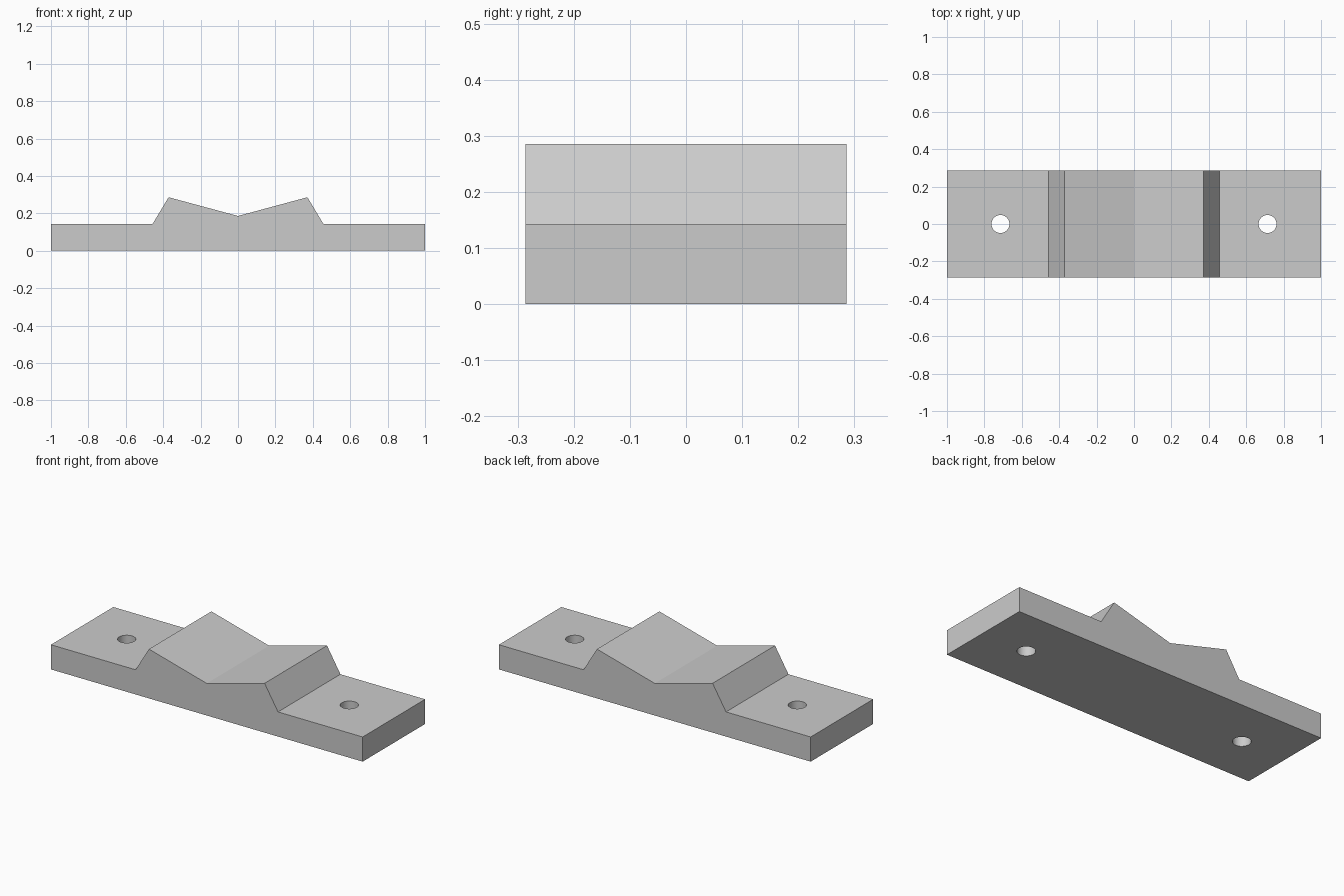
import bpy, bmesh, math
from mathutils import Vector

if "Cube" in bpy.data.objects:
    bpy.data.objects.remove(bpy.data.objects["Cube"], do_unlink=True)

DEPTH = 0.572
HOLE_X, HOLE_R = 0.714, 0.048

# Plain grey material
grey = bpy.data.materials.new("plain_grey")
grey.use_nodes = True
colour = (0.6, 0.6, 0.6, 1)
grey.diffuse_color = colour
grey.node_tree.nodes["Principled BSDF"].inputs["Base Color"].default_value = colour

# Bracket body: half profile mirrored across x, extruded along y
half = [(1, 0), (1, 0.143), (0.457, 0.143), (0.371, 0.286)]
profile = half + [(0, 0.186)] + [(-x, z) for x, z in reversed(half)]

bm = bmesh.new()
face = bm.faces.new([bm.verts.new((x, -DEPTH / 2, z)) for x, z in profile])
side = bmesh.ops.extrude_face_region(bm, geom=[face])
moved = [v for v in side["geom"] if isinstance(v, bmesh.types.BMVert)]
bmesh.ops.translate(bm, verts=moved, vec=Vector((0, DEPTH, 0)))
bmesh.ops.recalc_face_normals(bm, faces=bm.faces)
mesh = bpy.data.meshes.new("v_block_bracket")
bm.to_mesh(mesh)
bm.free()
mesh.materials.append(grey)
bracket = bpy.data.objects.new("v_block_bracket", mesh)
bpy.context.collection.objects.link(bracket)

# Bolt holes through both flanges
for sign, name in ((-1, "right"), (1, "left")):
    bpy.ops.mesh.primitive_cylinder_add(vertices=48, radius=HOLE_R, depth=0.5,
                                        location=(sign * HOLE_X, 0, 0.07))
    cutter = bpy.context.object
    cutter.name = name + "_hole_cutter"
    cutter.hide_render = True
    cutter.data.materials.append(grey)
    cut = bracket.modifiers.new(name + "_bolt_hole", "BOOLEAN")
    cut.operation = "DIFFERENCE"
    cut.solver = "EXACT"
    cut.object = cutter
    bpy.context.view_layer.objects.active = bracket
    bpy.ops.object.modifier_apply(modifier=cut.name)
    bpy.data.objects.remove(cutter, do_unlink=True)

# Smooth hole walls, crisp flat faces elsewhere
bpy.ops.object.select_all(action="DESELECT")
bracket.select_set(True)
bpy.context.view_layer.objects.active = bracket
bpy.ops.object.shade_smooth_by_angle(angle=math.radians(12))
